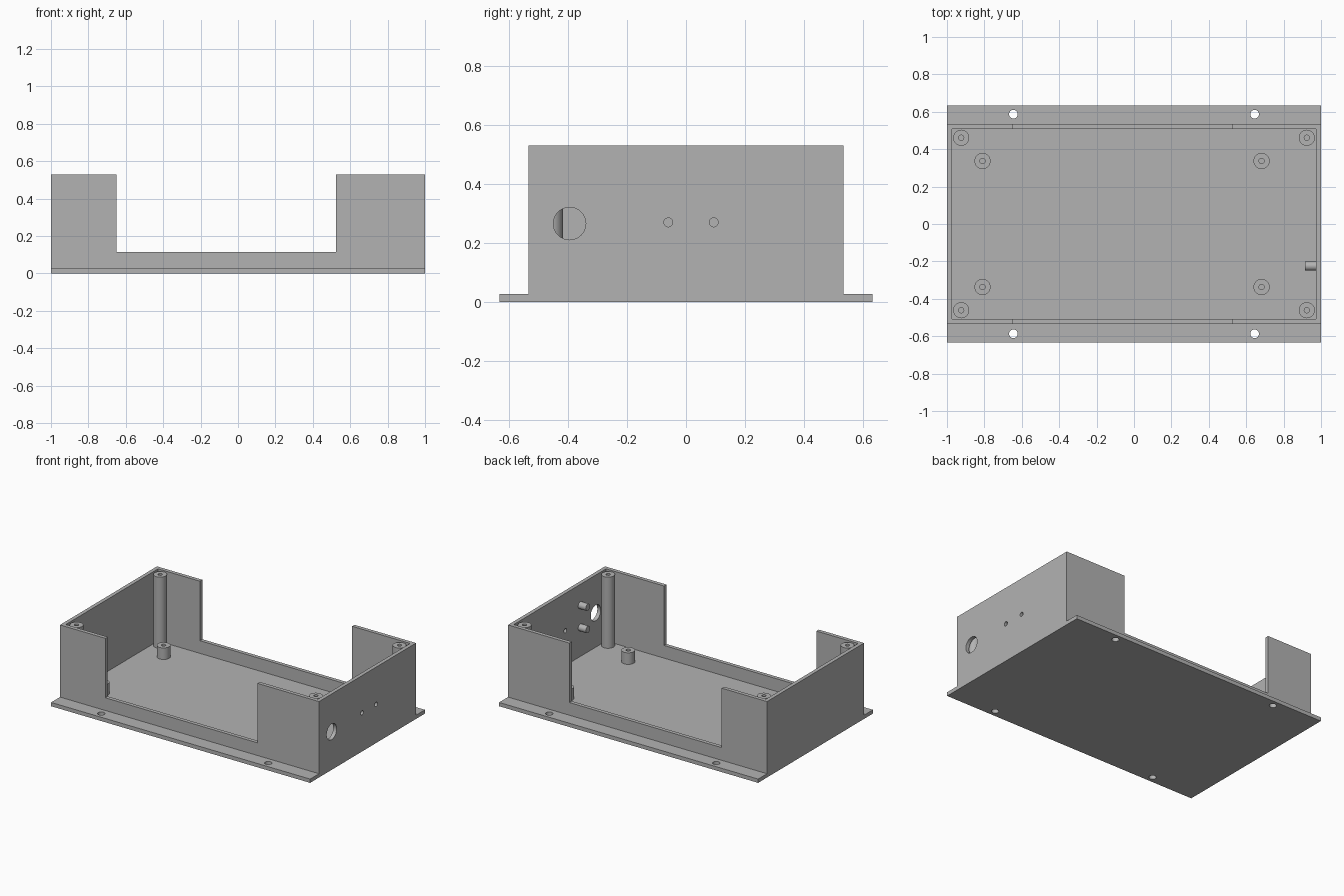
import bpy, bmesh
from math import pi, radians
from mathutils import Matrix, Vector

cube = bpy.data.objects.get("Cube")
if cube:
    bpy.data.objects.remove(cube, do_unlink=True)

HX, PLATE_Y, WALL_Y = 1.0, 0.633, 0.535   # half sizes
T, H = 0.0265, 0.53                       # material thickness, total height
POST_TOP = H - 0.007

grey = bpy.data.materials.new("plain grey")
grey.use_nodes = True
colour = (0.45, 0.45, 0.45, 1)
grey.diffuse_color = colour
grey.node_tree.nodes["Principled BSDF"].inputs["Base Color"].default_value = colour


def add_object(name, bm):
    bmesh.ops.recalc_face_normals(bm, faces=bm.faces)
    mesh = bpy.data.meshes.new(name)
    bm.to_mesh(mesh)
    bm.free()
    mesh.materials.append(grey)
    obj = bpy.data.objects.new(name, mesh)
    bpy.context.collection.objects.link(obj)
    return obj


def box(name, low, high):
    low, high = Vector(low), Vector(high)
    bm = bmesh.new()
    bmesh.ops.create_cube(bm, size=1, matrix=Matrix.Translation((low + high) / 2)
                          @ Matrix.Diagonal((*(high - low), 1)))
    return add_object(name, bm)


def cylinder(name, centre, radius, length, along_x=False):
    turn = Matrix.Rotation(pi / 2 if along_x else 0, 4, 'Y')
    bm = bmesh.new()
    bmesh.ops.create_cone(bm, cap_ends=True, segments=40, radius1=radius, radius2=radius,
                          depth=length, matrix=Matrix.Translation(centre) @ turn)
    return add_object(name, bm)


def select(obj):
    bpy.ops.object.select_all(action='DESELECT')
    obj.select_set(True)
    bpy.context.view_layer.objects.active = obj


def cut(target, cutter):
    cutter.hide_render = True
    mod = target.modifiers.new("cut", 'BOOLEAN')
    mod.operation, mod.solver, mod.object = 'DIFFERENCE', 'EXACT', cutter
    select(target)
    bpy.ops.object.modifier_apply(modifier=mod.name)
    bpy.data.objects.remove(cutter, do_unlink=True)


def smooth(obj):
    select(obj)
    bpy.ops.object.shade_smooth_by_angle(angle=radians(30))


def post(name, x, y, top, radius, bore, depth):
    """Round pillar with a blind screw hole, spun from its half profile."""
    bm = bmesh.new()
    outline = [(radius, T), (radius, top), (bore, top), (bore, top - depth), (0, top - depth)]
    verts = [bm.verts.new((x + r, y, z)) for r, z in outline]
    edges = [bm.edges.new(pair) for pair in zip(verts, verts[1:])]
    bmesh.ops.spin(bm, geom=verts + edges, cent=(x, y, 0), axis=(0, 0, 1),
                   angle=2 * pi, steps=40)
    bmesh.ops.remove_doubles(bm, verts=bm.verts, dist=1e-5)
    smooth(add_object(name, bm))


# Base plate with mounting holes in its two flanges
plate = box("base_plate", (-HX, -PLATE_Y, 0), (HX, PLATE_Y, T))
for x in (-0.645, 0.645):
    for y in (-0.587, 0.587):
        cut(plate, cylinder("hole_cutter", (x, y, T / 2), 0.023, 0.2))
smooth(plate)

# Wall ring, notched on both long sides
walls = box("walls", (-HX, -WALL_Y, T), (HX, WALL_Y, H))
cut(walls, box("cavity_cutter", (-HX + T, -WALL_Y + T, -1), (HX - T, WALL_Y - T, 1)))
cut(walls, box("notch_cutter", (-0.65, -1, 0.115), (0.525, 1, 1)))

# Cable opening and two small holes in the left end wall
for y, z, radius in ((-0.395, 0.266, 0.055), (-0.06, 0.27, 0.015), (0.094, 0.27, 0.015)):
    cut(walls, cylinder("hole_cutter", (HX, y, z), radius, 0.2, along_x=True))
smooth(walls)

# Tall lid posts in the corners and short board standoffs
for side, sy in (("front", -1), ("back", 1)):
    for end, corner_x, board_x in (("right", -0.924, -0.81), ("left", 0.924, 0.682)):
        post(f"{side}_{end}_lid_post", corner_x, sy * 0.461, POST_TOP, 0.043, 0.014, 0.2)
        post(f"{side}_{end}_standoff", board_x, sy * 0.337, 0.107, 0.043, 0.014, 0.07)

# Two pegs on the inside of the left end wall
for name, z in (("upper_peg", 0.385), ("lower_peg", 0.23)):
    smooth(cylinder(name, (0.946, -0.225, z), 0.024, 0.062, along_x=True))
